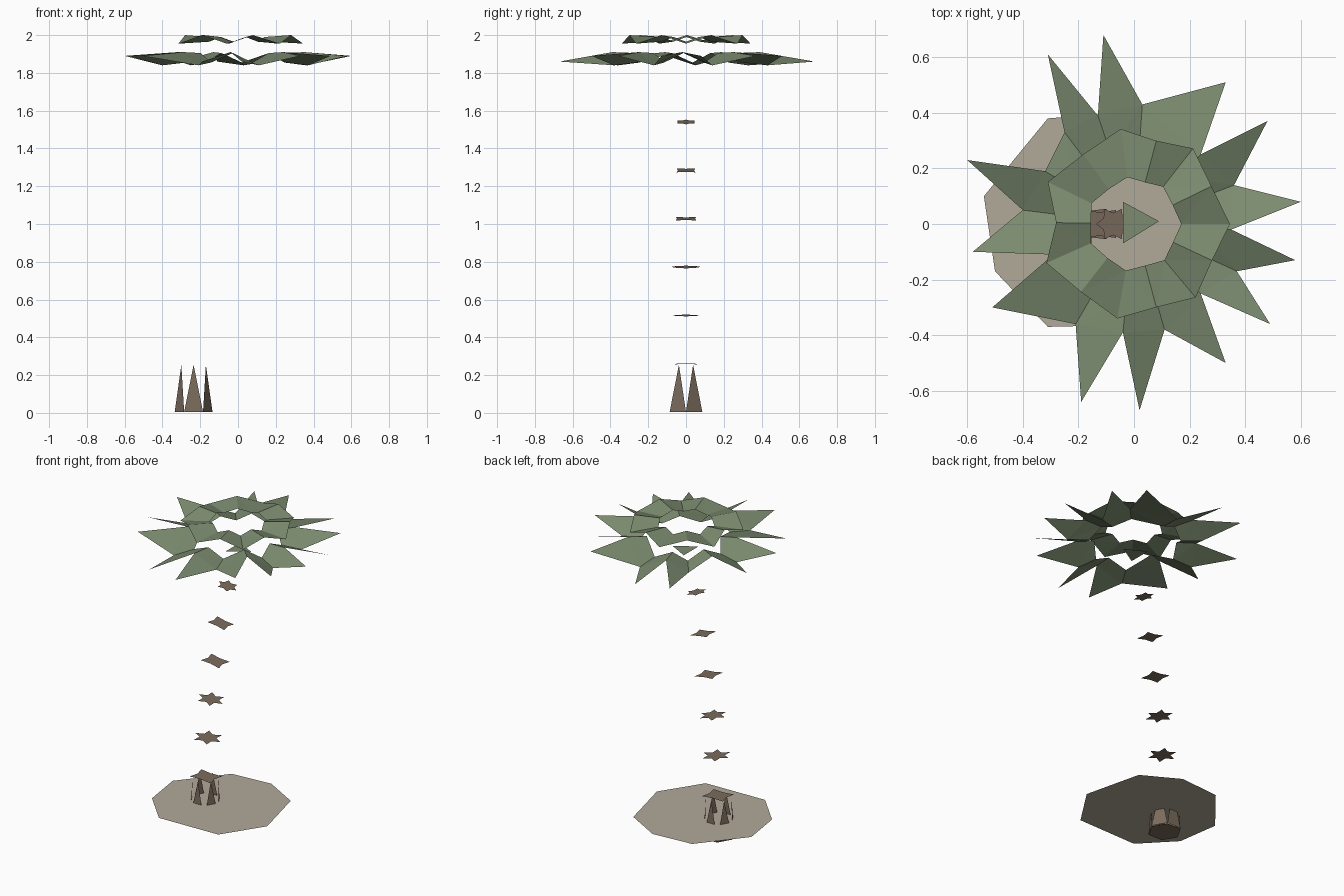
import bpy
import bmesh
from math import cos, sin, radians

cube = bpy.data.objects.get("Cube")
if cube:
    bpy.data.objects.remove(cube, do_unlink=True)


def material(name, colour):
    mat = bpy.data.materials.new(name)
    mat.use_nodes = True
    mat.diffuse_color = (*colour, 1)
    shader = next(n for n in mat.node_tree.nodes if n.type == "BSDF_PRINCIPLED")
    shader.inputs["Base Color"].default_value = (*colour, 1)
    shader.inputs["Roughness"].default_value = 0.9
    return mat


leaf_green = material("leaf green", (0.2, 0.26, 0.16))
bark_brown = material("bark brown", (0.2, 0.15, 0.11))
sand_tan = material("sand tan", (0.44, 0.4, 0.32))


def build(name, polygons, mat):
    """Make one flat-shaded sheet object from a list of polygons."""
    bm = bmesh.new()
    for polygon in polygons:
        bm.faces.new([bm.verts.new(p) for p in polygon])
    bmesh.ops.remove_doubles(bm, verts=bm.verts, dist=0.0005)
    for face in bm.faces:
        face.normal_update()
        if face.normal.z < 0:
            face.normal_flip()
    mesh = bpy.data.meshes.new(name)
    bm.to_mesh(mesh)
    bm.free()
    mesh.materials.append(mat)
    obj = bpy.data.objects.new(name, mesh)
    bpy.context.collection.objects.link(obj)
    return obj


def polar(radius, degrees, z, cx=0.0):
    a = radians(degrees)
    return (cx + radius * cos(a), radius * sin(a), z)


# Sand patch: an irregular eight-sided sheet
outline = [(-.54, .1), (-.5, -.17), (-.31, -.37), (.11, -.36),
           (.28, -.1), (.19, .27), (-.04, .4), (-.31, .38)]
build("sand_patch", [[(x, y, .11) for x, y in outline]], sand_tan)

# Trunk foot: six upright bark triangles around a flat hexagon
foot_x = -.235
blades = [[polar(.1, a, .005, foot_x), polar(.1, a + 60, .005, foot_x),
           polar(.075, a + 30, .255, foot_x)] for a in range(0, 360, 60)]
build("trunk_foot", blades, bark_brown)
build("trunk_bottom", [[polar(.1, a, 0, foot_x) for a in range(0, 360, 60)]], bark_brown)


# Trunk rings: flat bark plates following a bending trunk
def bark_plate(name, z, points):
    bend = .16 / 1.54 ** 2
    x0, slope = foot_x + bend * z * z, 2 * bend * z
    build(name, [[(x0 + x, y, z - slope * x) for x, y in points]], bark_brown)


def star(outer, inner):
    ring = []
    for k in range(12):
        ring.append(polar(inner if k % 2 else outer, 30 * k, 0)[:2])
    return ring


def block(w, d):
    return [(-w, -d), (0, -d * .85), (w, -d), (w * .8, 0),
            (w, d), (0, d * .85), (-w, d), (-w * .8, 0)]


shapes = [block(.075, .06), star(.09, .05), star(.085, .048),
          block(.065, .055), block(.06, .05), star(.062, .04)]
for i, shape in enumerate(shapes):
    bark_plate(f"trunk_ring_{i + 1}", .26 + .256 * i, shape)

# Crown heart: one small leaf triangle on top of the trunk
build("crown_heart", [[(-.04, .08, 1.8), (-.04, -.07, 1.8), (.09, .01, 1.8)]], leaf_green)

# Lower fronds: seven folded leaves with two tips each, clockwise
tips = [(.6, .08), (.58, -.13), (.49, -.36), (.33, -.5), (.02, -.67),
        (-.19, -.64), (-.51, -.3), (-.58, -.1), (-.6, .23), None,
        (-.31, .61), (-.11, .68), (.33, .51), (.48, .37)]
notches = [(.36, .14), (.35, -.02), (.37, -.17), (.24, -.25), (.11, -.38),
           (-.04, -.39), (-.21, -.36), (-.29, -.26), (-.29, -.11), (-.4, .05),
           (-.32, .19), (-.25, .33), (-.13, .39), (.03, .43), (.11, .36), (.24, .25)]
# Leave one notch per gap, with valleys between leaves and ridges inside them
notches = [n for k, n in enumerate(notches) if k not in (7, 14)]


def folded(points, scale, low, high):
    return [(x * scale, y * scale, high if k % 2 else low)
            for k, (x, y) in enumerate(points)]


rim = folded(notches, 1, 1.84, 1.91)
inner_rim = folded(notches, .68, 1.855, 1.905)
fronds = []
for k, tip in enumerate(tips):
    n = (k + 1) % len(tips)
    fronds += [[inner_rim[k], rim[k], rim[n]], [inner_rim[k], rim[n], inner_rim[n]]]
    if tip:
        droop = 1.86 if abs(tip[1]) > .6 else 1.89
        fronds.append([rim[k], (*tip, droop), rim[n]])
build("lower_fronds", fronds, leaf_green)

# Upper fronds: a seven-cornered folded collar around an open middle
corners = [98, 52, 0, -50, -100, -156, -206]
collar = []
for k, a in enumerate(corners):
    b = corners[k + 1] if k < 6 else corners[0] - 360
    mid = (a + b) / 2
    reach = .28 if k == 5 else .31
    ridge = polar(reach, mid, 2.0)
    ridge_in = polar(.155, mid, 1.99)
    for c, s in ((a, 1), (b, -1)):
        low, low_in = polar(.345, c, 1.955), polar(.17, c, 1.965)
        collar += [[low_in, low, ridge], [low_in, ridge, ridge_in]]
build("upper_fronds", collar, leaf_green)
